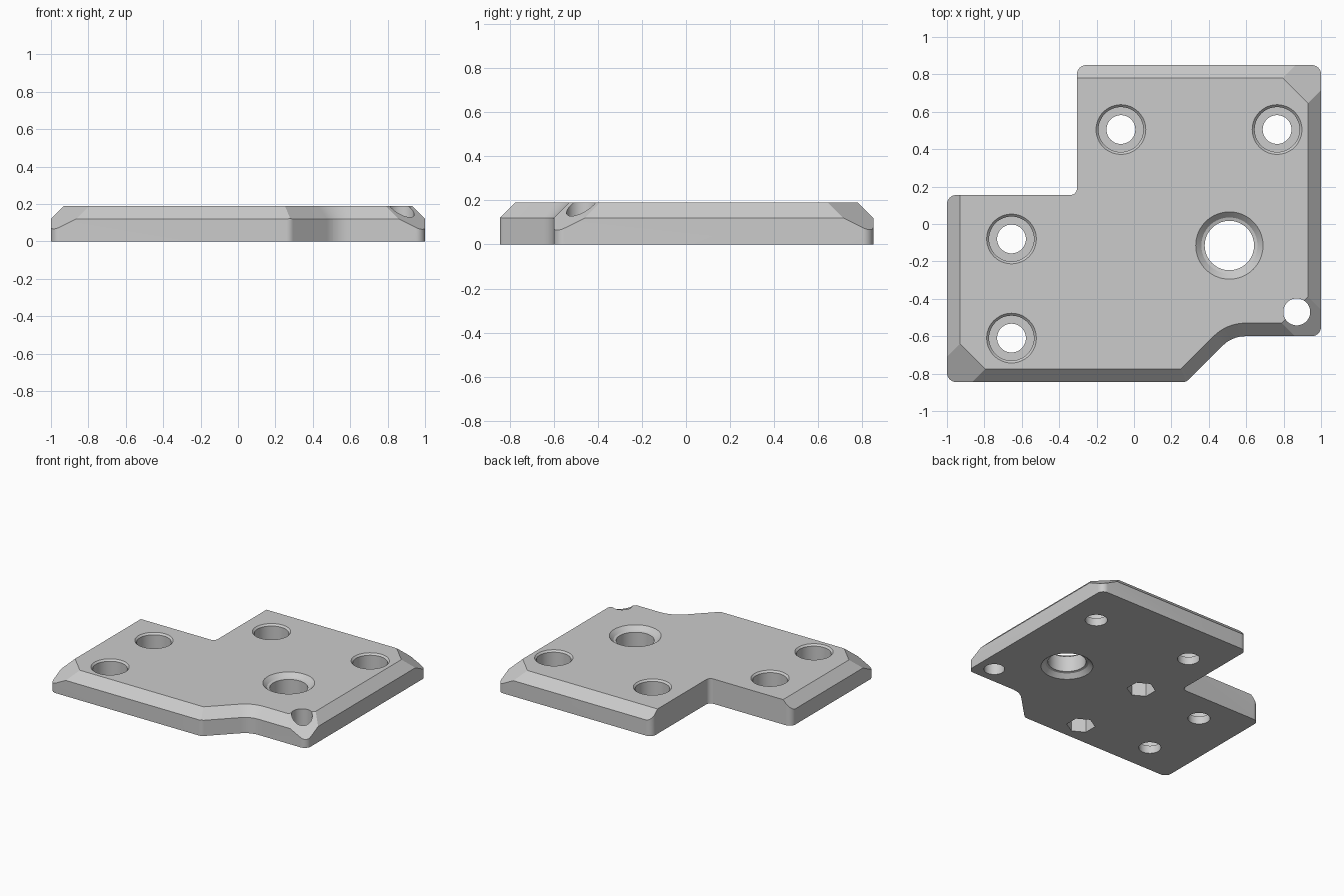
import bpy, bmesh, math
from mathutils import Vector

cube = bpy.data.objects.get("Cube")
if cube:
    bpy.data.objects.remove(cube, do_unlink=True)

THICK, CHAMFER, MARGIN = 0.19, 0.07, 0.02

GREY = (0.6, 0.6, 0.6, 1)
grey = bpy.data.materials.new("plate_grey")
grey.use_nodes = True
grey.diffuse_color = GREY
grey.node_tree.nodes["Principled BSDF"].inputs["Base Color"].default_value = GREY


def fillet(corners, steps=10):
    """Round each (x, y, radius) corner of a closed outline."""
    out = []
    for i, (x, y, r) in enumerate(corners):
        p = Vector((x, y))
        a = (Vector(corners[i - 1][:2]) - p).normalized()
        b = (Vector(corners[(i + 1) % len(corners)][:2]) - p).normalized()
        if r == 0:
            out.append(p)
            continue
        half = a.angle(b) / 2
        centre = p + (a + b).normalized() * r / math.sin(half)
        start, end = (p + d * r / math.tan(half) - centre for d in (a, b))
        first = math.atan2(start.y, start.x)
        sweep = math.remainder(math.atan2(end.y, end.x) - first, math.tau)
        for k in range(steps + 1):
            t = first + sweep * k / steps
            out.append(centre + r * Vector((math.cos(t), math.sin(t))))
    return out


def inset(outline, amounts):
    """Move each edge of a counter-clockwise outline inward by its own amount."""
    n = len(outline)
    normals = []
    for i in range(n):
        d = (outline[(i + 1) % n] - outline[i]).normalized()
        normals.append(Vector((-d.y, d.x)))
    out = []
    for i, p in enumerate(outline):
        u, v, s, t = normals[i - 1], normals[i], amounts[i - 1], amounts[i]
        det = u.x * v.y - u.y * v.x
        out.append(p + Vector((s * v.y - t * u.y, u.x * t - v.x * s)) / det)
    return out


def loft(layers):
    """Closed solid through (outline, height) layers from bottom to top."""
    bm = bmesh.new()
    rings = [[bm.verts.new((p[0], p[1], z)) for p in pts] for pts, z in layers]
    n = len(rings[0])
    for low, high in zip(rings, rings[1:]):
        for i in range(n):
            j = (i + 1) % n
            bm.faces.new((low[i], low[j], high[j], high[i]))
    bm.faces.new(rings[0][::-1])
    bm.faces.new(rings[-1])
    return bm


def make_object(name, bm):
    bmesh.ops.recalc_face_normals(bm, faces=bm.faces)
    mesh = bpy.data.meshes.new(name)
    bm.to_mesh(mesh)
    bm.free()
    mesh.materials.append(grey)
    ob = bpy.data.objects.new(name, mesh)
    bpy.context.collection.objects.link(ob)
    return ob


def combine(target, tool, operation):
    """Apply a boolean and discard the tool."""
    bpy.context.view_layer.objects.active = target
    mod = target.modifiers.new("cut", "BOOLEAN")
    mod.operation, mod.solver, mod.object = operation, "EXACT", tool
    bpy.ops.object.modifier_apply(modifier=mod.name)
    bpy.data.objects.remove(tool, do_unlink=True)


def bore(x, y, profile, sides=48, turn=0.0):
    """Round or polygonal cutter from (radius, height) pairs."""
    def ring(r):
        angles = [turn + math.tau * k / sides for k in range(sides)]
        return [(x + r * math.cos(a), y + r * math.sin(a)) for a in angles]
    combine(plate, make_object("cutter", loft([(ring(r), z) for r, z in profile])), "DIFFERENCE")


# Plate outline: corner positions with their rounding
corners = [(-1, -0.845, 0.05), (0.28, -0.845, 0.05), (0.525, -0.6, 0.17), (1, -0.6, 0.05),
           (1, 0.85, 0.05), (-0.305, 0.85, 0.05), (-0.305, 0.155, 0.035), (-1, 0.155, 0.05)]

# Chamfered body, slightly oversize; the two notch edges stay vertical
base = fillet([(x, y, r if r > 0.1 else 0) for x, y, r in corners])
mids = [(p + base[(i + 1) % len(base)]) / 2 for i, p in enumerate(base)]
outer = inset(base, [-MARGIN] * len(base))
upper = inset(base, [-MARGIN if m.x < -0.3 and m.y > 0.15 else CHAMFER for m in mids])
body = loft([(outer, -MARGIN), (outer, THICK - CHAMFER - MARGIN), (upper, THICK)])

# Sloped cuts across three outer corners
for sx, sy, reach in ((-1, -1, 1.57), (1, 1, 1.575), (1, -1, 1.32)):
    cut = bmesh.ops.bisect_plane(
        body, geom=body.verts[:] + body.edges[:] + body.faces[:],
        plane_co=(sx * reach / 2, sy * reach / 2, THICK),
        plane_no=(sx, sy, 2), clear_outer=True)
    rim = [e for e in cut["geom_cut"] if isinstance(e, bmesh.types.BMEdge)]
    bmesh.ops.edgenet_fill(body, edges=rim)
plate = make_object("mounting_plate", body)

# Trim to the rounded outline
rounded = fillet(corners)
combine(plate, make_object("trim", loft([(rounded, 0), (rounded, 0.3)])), "INTERSECT")

# Four counterbored screw holes
for x, y in ((-0.07, 0.505), (0.765, 0.505), (-0.655, -0.08), (-0.655, -0.61)):
    bore(x, y, [(0.077, -0.1), (0.077, 0.06), (0.12, 0.06), (0.12, THICK - 0.013),
                (0.133, THICK), (0.133, 0.3)])

# Large central bore, bevelled and stepped on both sides
bore(0.51, -0.115, [(0.18, -0.1), (0.18, 0), (0.15, 0.03), (0.132, 0.035),
                    (0.132, THICK - 0.035), (0.15, THICK - 0.03), (0.18, THICK), (0.18, 0.3)], 64)

# Plain corner hole
bore(0.87, -0.47, [(0.072, -0.1), (0.072, 0.3)])

# Hexagonal nut pockets underneath
for y in (-0.03, -0.68):
    bore(-0.09, y, [(0.1, -0.1), (0.1, 0.12)], 6, math.radians(30))

# Smooth the round walls, keep the edges sharp
bpy.ops.object.select_all(action="DESELECT")
plate.select_set(True)
bpy.context.view_layer.objects.active = plate
bpy.ops.object.shade_smooth_by_angle(angle=math.radians(25))
